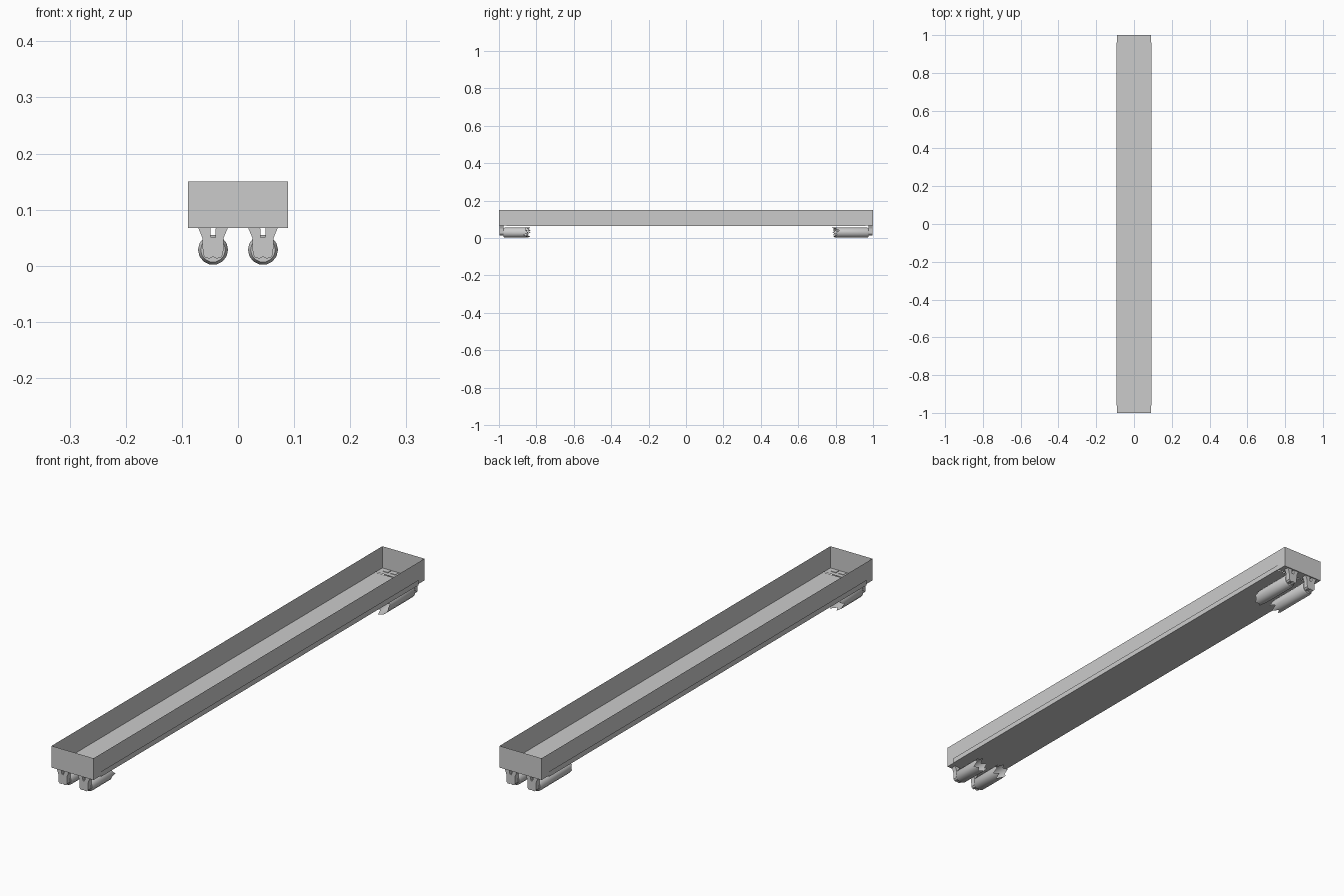
import bpy, bmesh, math, random

if "Cube" in bpy.data.objects:
    bpy.data.objects.remove(bpy.data.objects["Cube"])

random.seed(4)


def make_object(name, bm, recalc=True):
    if recalc:
        bmesh.ops.recalc_face_normals(bm, faces=bm.faces)
    mesh = bpy.data.meshes.new(name)
    bm.to_mesh(mesh)
    bm.free()
    obj = bpy.data.objects.new(name, mesh)
    bpy.context.collection.objects.link(obj)
    return obj


def sheet_strip(name, profile, y0, y1):
    """Sweep an open x/z profile along y as a thin sheet."""
    bm = bmesh.new()
    a = [bm.verts.new((x, y0, z)) for x, z in profile]
    b = [bm.verts.new((x, y1, z)) for x, z in profile]
    for i in range(len(profile) - 1):
        bm.faces.new((a[i], a[i + 1], b[i + 1], b[i]))
    return make_object(name, bm)


def extrude_profile(name, profile, y0, y1):
    """Solid made from a closed x/z outline."""
    bm = bmesh.new()
    face = bm.faces.new([bm.verts.new((x, y0, z)) for x, z in profile])
    ext = bmesh.ops.extrude_face_region(bm, geom=[face])
    for v in ext["geom"]:
        if isinstance(v, bmesh.types.BMVert):
            v.co.y = y1
    return make_object(name, bm)


# Housing: four walls, open at the top
bm = bmesh.new()
W, Z0, Z1 = 0.089, 0.067, 0.15
corners = [(-W, -1), (W, -1), (W, 1), (-W, 1)]
low = [bm.verts.new((x, y, Z0)) for x, y in corners]
high = [bm.verts.new((x, y, Z1)) for x, y in corners]
for i in range(4):
    j = (i + 1) % 4
    bm.faces.new((low[i], low[j], high[j], high[i]))
make_object("housing_walls", bm)

# Reflector tray clipped around the underside
L = 0.0925
sheet_strip("reflector_tray", [(-L, 0.085), (-L, 0.065), (L, 0.065), (L, 0.085)], -0.96, 0.96)

# Lamp holder outline: flared at the top, slot in the middle, two-lobed foot
half = [(0.004, 0.050), (0.005, 0.069), (0.027, 0.069), (0.019, 0.050),
        (0.018, 0.020), (0.013, 0.014), (0.006, 0.013), (0, 0.016)]
holder = half + [(-x, z) for x, z in reversed(half[:-1])]


def broken_tube(name, x, side, length):
    """Hollow tube with a closed cap at the holder and a jagged broken end."""
    n, r, zc = 14, 0.0268, 0.0285
    bm = bmesh.new()
    rings = []
    for k in range(3):
        ring = []
        for i in range(n):
            t = 2 * math.pi * i / n
            rad = 0.022 if k == 0 else r
            d = (0.023, 0.03, length)[k]
            if k == 2:
                d -= (0.024 if i % 2 else 0.0) * random.uniform(0.3, 1) + random.uniform(0, 0.015)
            ring.append(bm.verts.new((x + rad * math.cos(t), side * (1 - d), zc + rad * math.sin(t))))
        rings.append(ring)
    bm.faces.new(rings[0])
    for a, b in zip(rings, rings[1:]):
        for i in range(n):
            j = (i + 1) % n
            bm.faces.new((a[i], a[j], b[j], b[i])).smooth = True
    obj = make_object(name, bm)
    bpy.ops.object.select_all(action='DESELECT')
    obj.select_set(True)
    bpy.context.view_layer.objects.active = obj
    bpy.ops.object.shade_smooth_by_angle(angle=math.radians(40))


for end, side in (("front", -1), ("back", 1)):
    # End plate behind the holders
    sheet_strip(end + "_end_plate", [(-W, Z0), (W, Z0)], *sorted((side * 0.96, side)))
    for hand, x in (("left", -0.0445), ("right", 0.0445)):
        extrude_profile(f"{end}_{hand}_lamp_holder", [(x + px, pz) for px, pz in holder],
                        side * 0.977, side * 0.996)
        length = {-1: 0.165, 1: 0.215}[side] + (0.006 if x < 0 else -0.006)
        broken_tube(f"{end}_{hand}_broken_tube", x, side, length)
